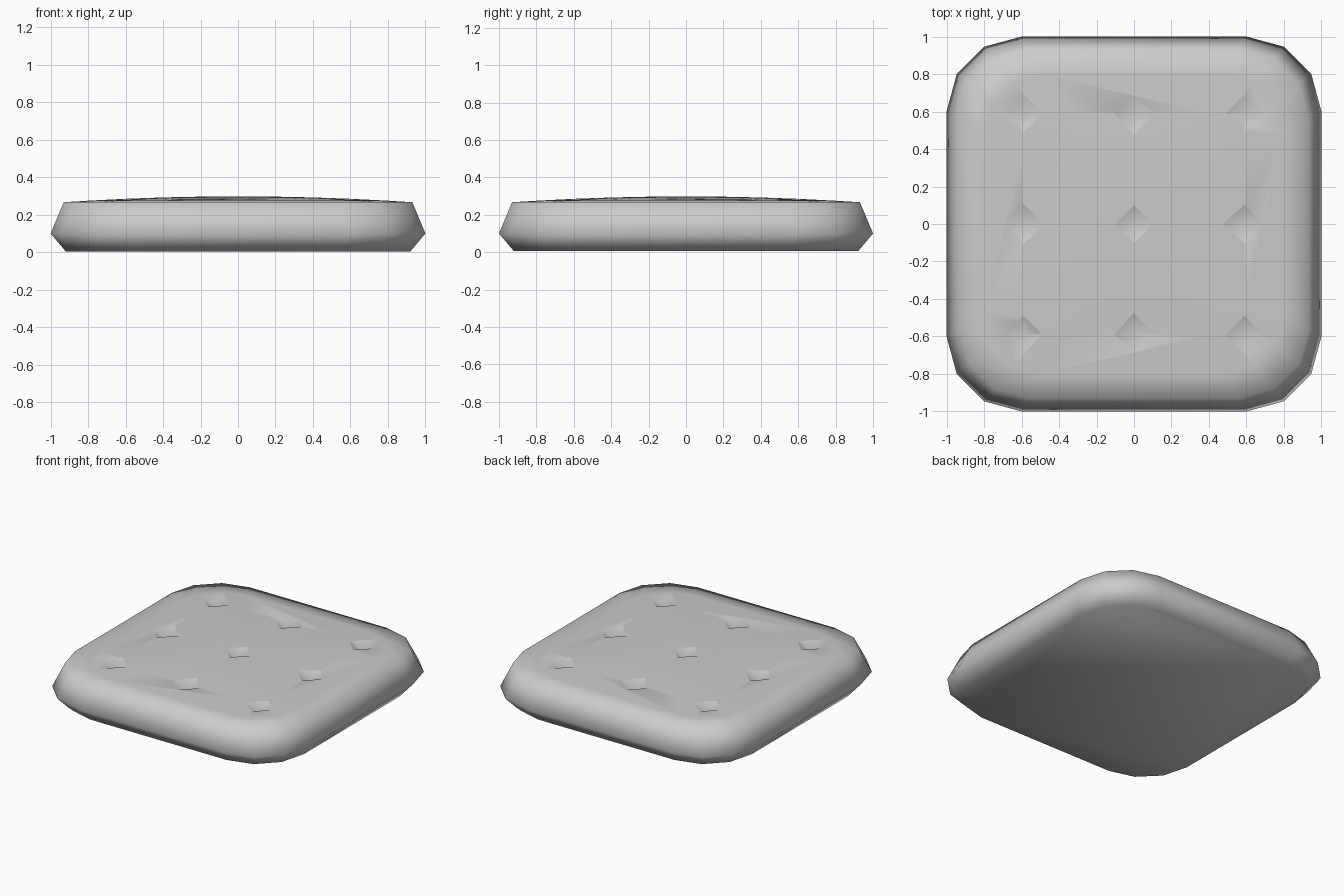
import bpy
import bmesh
from math import radians
from mathutils import Vector, Matrix

cube = bpy.data.objects.get("Cube")
if cube:
    bpy.data.objects.remove(cube, do_unlink=True)

fabric = bpy.data.materials.new("light grey fabric")
fabric.use_nodes = True
grey = (0.6, 0.6, 0.6, 1)
fabric.diffuse_color = grey
fabric.node_tree.nodes["Principled BSDF"].inputs["Base Color"].default_value = grey


def make_object(name, bm):
    bmesh.ops.recalc_face_normals(bm, faces=bm.faces)
    mesh = bpy.data.meshes.new(name)
    bm.to_mesh(mesh)
    bm.free()
    mesh.materials.append(fabric)
    obj = bpy.data.objects.new(name, mesh)
    bpy.context.collection.objects.link(obj)
    return obj


def crown(s):
    return 0.298 - 0.036 * s * s


# Rounded square outline: one chamfered corner turned four times
corner = [Vector(p) for p in ((1, 0.6, 0), (0.946, 0.8, 0), (0.8, 0.946, 0), (0.6, 1, 0))]
outline = [Matrix.Rotation(radians(90 * k), 3, 'Z') @ p for k in range(4) for p in corner]

# Stacked rings: flat base, bulging side, crowned top
rings = [(0.92, 0.005), (1, 0.1), (0.93, crown(0.93))]
rings += [(s, crown(s)) for s in (0.8, 0.6, 0.4, 0.2)]
bm = bmesh.new()
loops = [[bm.verts.new((p.x * s, p.y * s, z)) for p in outline] for s, z in rings]
for low, high in zip(loops, loops[1:]):
    for i in range(len(low)):
        j = (i + 1) % len(low)
        bm.faces.new((low[i], low[j], high[j], high[i]))
bm.faces.new(loops[0])
bm.faces.new(loops[-1])
cushion = make_object("cushion", bm)

# Nine shallow diamond tufts cut by inverted pyramids
depth, radius = 0.04, 0.105
bm = bmesh.new()
for x in (-0.59, 0, 0.59):
    for y in (-0.59, 0, 0.59):
        surface = crown(max(abs(x), abs(y)))
        centre = Matrix.Translation((x, y, surface))
        bmesh.ops.create_cone(bm, cap_ends=True, segments=4, radius1=0,
                              radius2=2 * radius, depth=2 * depth, matrix=centre)
bmesh.ops.remove_doubles(bm, verts=bm.verts, dist=0.0001)
cutter = make_object("tuft_cutter", bm)
cutter.hide_render = True
cut = cushion.modifiers.new("tufts", 'BOOLEAN')
cut.operation = 'DIFFERENCE'
cut.solver = 'EXACT'
cut.object = cutter

# Apply the cut, then smooth with crisp tuft rims
bpy.ops.object.select_all(action='DESELECT')
bpy.context.view_layer.objects.active = cushion
cushion.select_set(True)
bpy.ops.object.modifier_apply(modifier=cut.name)
bpy.data.objects.remove(cutter, do_unlink=True)
bpy.ops.object.shade_smooth_by_angle(angle=radians(80))
for edge in cushion.data.edges:
    a, b = (cushion.data.vertices[i].co for i in edge.vertices)
    on_rim = all(abs(abs(p.x - round(p.x / 0.59) * 0.59)
                     + abs(p.y - round(p.y / 0.59) * 0.59) - radius) < 0.012
                 and abs(p.x) < 0.75 and abs(p.y) < 0.75 for p in (a, b))
    if on_rim:
        edge.use_edge_sharp = True
